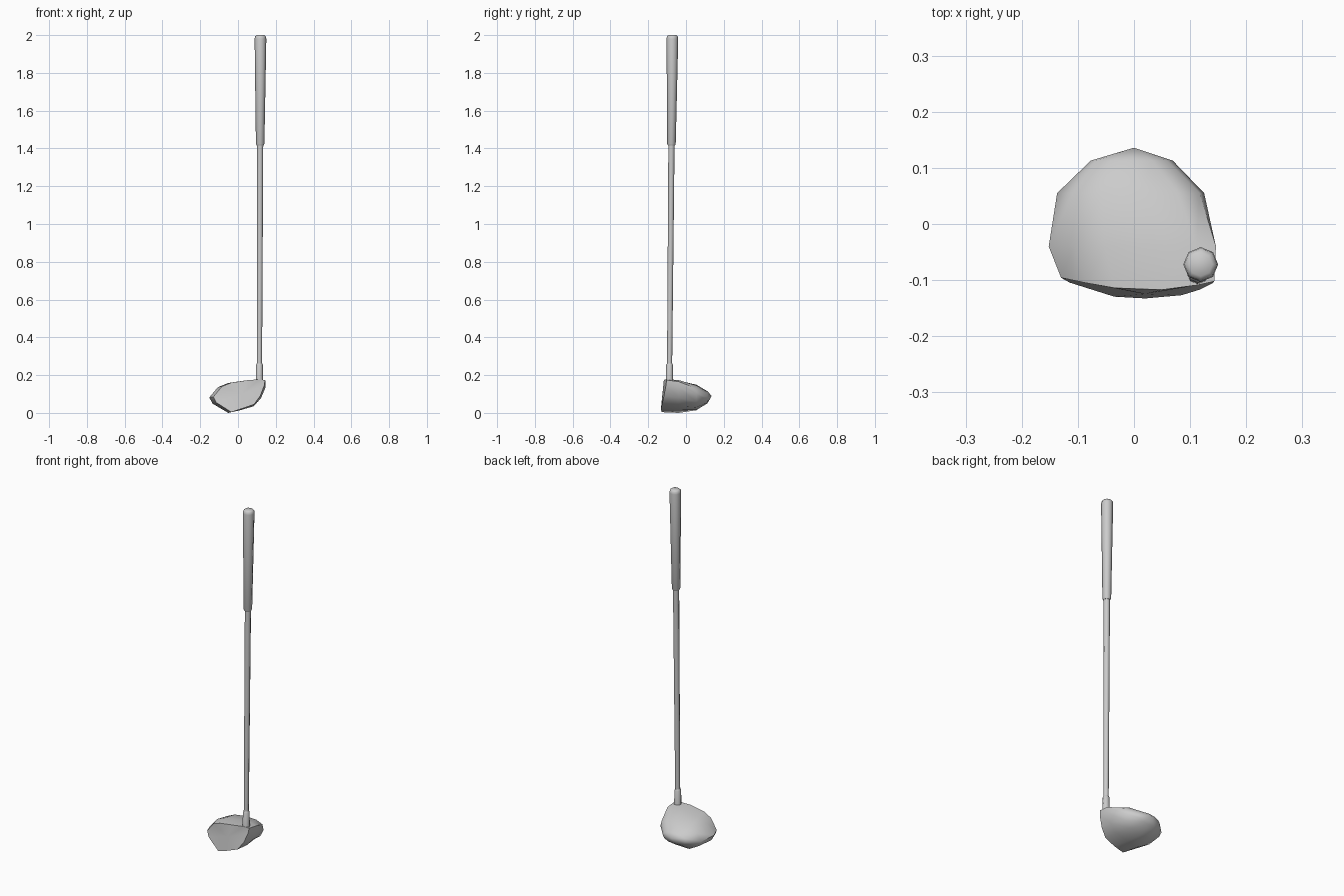
import bpy, bmesh, math
from mathutils import Vector

if "Cube" in bpy.data.objects:
    bpy.data.objects.remove(bpy.data.objects["Cube"])


def finish(name, bm, angle):
    bmesh.ops.recalc_face_normals(bm, faces=bm.faces)
    me = bpy.data.meshes.new(name)
    bm.to_mesh(me)
    bm.free()
    ob = bpy.data.objects.new(name, me)
    bpy.context.collection.objects.link(ob)
    bpy.ops.object.select_all(action='DESELECT')
    ob.select_set(True)
    bpy.context.view_layer.objects.active = ob
    bpy.ops.object.shade_smooth_by_angle(angle=math.radians(angle))
    return ob


def bridge(bm, rings):
    for a, b in zip(rings, rings[1:]):
        n = len(a)
        for i in range(n):
            j = (i + 1) % n
            bm.faces.new((a[i], a[j], b[j], b[i]))


# Slightly leaning axis shared by all the shaft parts
def axis(z):
    t = z / 2
    return Vector((0.113 + 0.006 * t, -0.089 + 0.017 * t, z))


def tube(name, profile, sides=8):
    bm = bmesh.new()
    rings = []
    for z, r in profile:
        rings.append([bm.verts.new(axis(z) + Vector((r * math.cos(k * math.tau / sides),
                                                     r * math.sin(k * math.tau / sides), 0)))
                      for k in range(sides)])
    bridge(bm, rings)
    bm.faces.new(rings[0])
    bm.faces.new(rings[-1])
    return finish(name, bm, 50)


tube("hosel", [(0.14, 0.02), (0.255, 0.018), (0.262, 0.014)])
tube("shaft", [(0.25, 0.0135), (1.43, 0.0165)])
tube("grip", [(1.415, 0.018), (1.425, 0.0225), (1.98, 0.031), (1.993, 0.029), (2.0, 0.021)])

# Club head: face outline (x, z) blended into a rounded outline towards the back
face = [(-.13, .085), (-.085, .14), (-.035, .16), (.05, .173), (.115, .178), (.143, .174),
        (.139, .145), (.118, .09), (.085, .045), (.02, .022), (-.035, .004), (-.115, .055)]
oval = [(math.cos(math.radians(180 - 30 * k)), math.sin(math.radians(180 - 30 * k)))
        for k in range(12)]


def unit(pts):
    lo = [min(p[i] for p in pts) for i in (0, 1)]
    hi = [max(p[i] for p in pts) for i in (0, 1)]
    return [[(p[i] - lo[i]) / (hi[i] - lo[i]) for i in (0, 1)] for p in pts]


uf, uo = unit(face), unit(oval)
bm = bmesh.new()

# Raked and bulged striking face
def face_y(x, z):
    return -0.135 + 0.1 * z + 1.2 * (x - 0.03) ** 2


rings = [[bm.verts.new((x, face_y(x, z), z)) for x, z in face]]

# Body sections: y, left, right, bottom, top, roundness
for y, xl, xr, zb, zt, t in [(-.04, -.152, .146, .0, .174, .15),
                             (.055, -.137, .125, .014, .149, .55),
                             (.113, -.077, .069, .05, .115, 1.0)]:
    mix = unit([[a[i] * (1 - t) + b[i] * t for i in (0, 1)] for a, b in zip(uf, uo)])
    rings.append([bm.verts.new((xl + u * (xr - xl), y, zb + v * (zt - zb))) for u, v in mix])
bridge(bm, rings)

# Rear tip and face centre
for ring, co in ((rings[0], (0.02, face_y(0.02, .1), .1)), (rings[-1], (0, .136, .09))):
    c = bm.verts.new(co)
    for i in range(12):
        bm.faces.new((ring[i], ring[(i + 1) % 12], c))
finish("club_head", bm, 50)
